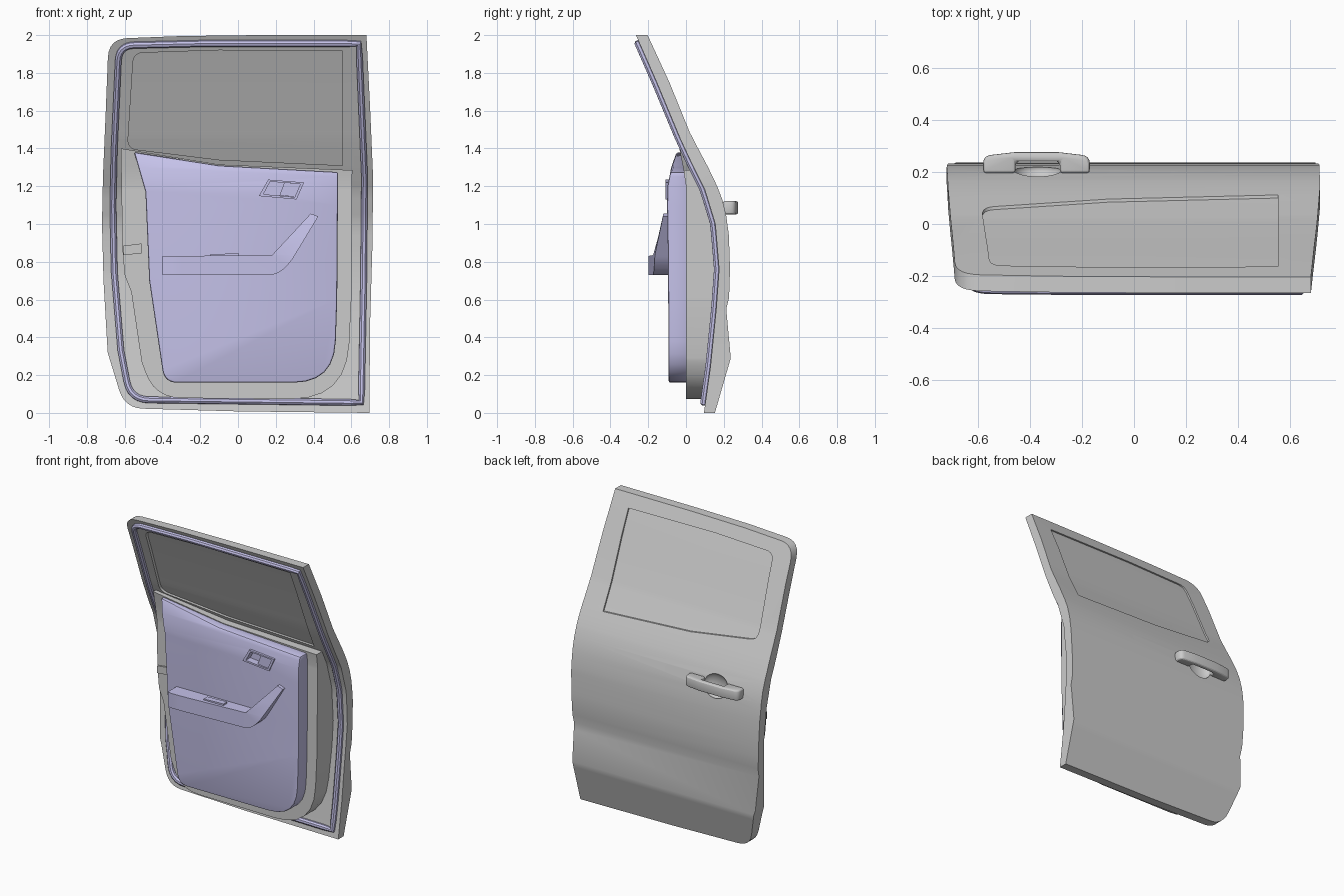
import bpy, bmesh
from mathutils import Vector

if "Cube" in bpy.data.objects:
    bpy.data.objects.remove(bpy.data.objects["Cube"])

purple = bpy.data.materials.new("trim_purple")
purple.diffuse_color = (0.56, 0.54, 0.82, 1)
purple.use_nodes = True
purple.node_tree.nodes["Principled BSDF"].inputs["Base Color"].default_value = purple.diffuse_color


def lerp(table):
    """Piecewise-linear function through (t, value) pairs with rising t."""
    def f(t):
        if t <= table[0][0]:
            return table[0][1]
        for (a, u), (b, v) in zip(table, table[1:]):
            if t <= b:
                return u + (v - u) * (t - a) / (b - a)
        return table[-1][1]
    return f


def rounded(corners, steps=6):
    """Closed outline; a third number in a corner is its rounding distance."""
    out, n = [], len(corners)
    for i, c in enumerate(corners):
        p = Vector(c[:2])
        if len(c) < 3:
            out.append(p)
            continue
        a = p + (Vector(corners[i - 1][:2]) - p).normalized() * c[2]
        b = p + (Vector(corners[(i + 1) % n][:2]) - p).normalized() * c[2]
        for k in range(steps + 1):
            t = k / steps
            out.append(a * (1 - t) ** 2 + p * 2 * t * (1 - t) + b * t * t)
    return out


def prism(name, outline, front, back, zcuts=(), xcuts=(), mat=None, swap=False, bevel=0, segs=2):
    """Solid between two height functions of (x, z) over an x-z outline."""
    bm = bmesh.new()
    bm.faces.new([bm.verts.new((p[0], 0, p[1])) for p in outline])
    for axis, cuts in (((0, 0, 1), zcuts), ((1, 0, 0), xcuts)):
        for c in cuts:
            bmesh.ops.bisect_plane(bm, geom=bm.verts[:] + bm.edges[:] + bm.faces[:],
                                   plane_co=Vector(axis) * c, plane_no=axis)
    faces, rim, base = bm.faces[:], [e for e in bm.edges if e.is_boundary], bm.verts[:]
    twin = {v: bm.verts.new((v.co.x, back(v.co.x, v.co.z), v.co.z)) for v in base}
    for f in faces:
        bm.faces.new([twin[v] for v in reversed(f.verts)])
    for e in rim:
        a, b = e.verts
        bm.faces.new((a, b, twin[b], twin[a]))
    for v in base:
        v.co.y = front(v.co.x, v.co.z)
    if swap:
        for v in bm.verts:
            v.co = (v.co.x, v.co.z, v.co.y)
    bmesh.ops.recalc_face_normals(bm, faces=bm.faces[:])
    me = bpy.data.meshes.new(name)
    bm.to_mesh(me)
    bm.free()
    ob = bpy.data.objects.new(name, me)
    bpy.context.collection.objects.link(ob)
    if mat:
        me.materials.append(mat)
    if bevel:
        m = ob.modifiers.new("bevel", 'BEVEL')
        m.width, m.segments, m.limit_method, m.angle_limit = bevel, segs, 'ANGLE', 0.8
        apply(ob, m)
    return ob


def apply(ob, mod):
    bpy.context.view_layer.objects.active = ob
    bpy.ops.object.modifier_apply(modifier=mod.name)


def cut(ob, cutter):
    m = ob.modifiers.new("cut", 'BOOLEAN')
    m.operation, m.solver, m.object = 'DIFFERENCE', 'EXACT', cutter
    apply(ob, m)


def const(v):
    return lambda x, z: v


# Side profiles of the outer and inner door surfaces
out_t = [(0, .153), (.29, .237), (.55, .213), (.61, .228), (.76, .233), (.94, .227), (1.05, .212),
         (1.13, .192), (1.2, .165), (1.3, .117), (1.4, .064), (1.485, .02), (1.75, -.088), (2, -.203)]
in_t = [(0, .095), (.25, .13), (.55, .16), (.76, .175), (1.0, .155), (1.18, .1), (1.3, .04),
        (1.45, -.03), (1.75, -.155), (2, -.265)]
outer, inner = lerp(out_t), lerp(in_t)
levels = sorted({t for t, _ in out_t + in_t} - {0, 2})

# Door skin with window opening and handle dish
skin = prism("door_skin", rounded([
    (.68, 2), (.7, 1.6), (.715, 1.25), (.712, .9), (.7, .5), (.695, 0), (0, .008), (-.6, .025, .1),
    (-.69, .32), (-.712, .7), (-.72, 1.0), (-.715, 1.25), (-.7, 1.6), (-.685, 1.98, .1), (-.3, 1.995), (.1, 2)]),
    lambda x, z: inner(z), lambda x, z: outer(z), levels)
window = rounded([(-.553, 1.905, .05), (-.1, 1.92), (.553, 1.915), (.553, 1.31), (-.1, 1.34), (-.585, 1.4, .05)])
opening = prism("window_cutter", window, const(-1), const(1))
cut(skin, opening)
bpy.ops.mesh.primitive_uv_sphere_add(segments=32, ring_count=16, location=(-.37, .208, 1.085))
dish = bpy.context.object
dish.name = "dish_cutter"
dish.scale = (.09, .045, .085)
cut(skin, dish)

# Window glass, slightly recessed both sides
prism("window_glass", window, lambda x, z: inner(z) + .02, lambda x, z: outer(z) - .012, levels)

# Inner frame carrying the trim
frame_y = lerp([(0, 0), (1.2, 0), (1.3, -.015), (1.4, -.035)])
prism("inner_frame", rounded([
    (-.62, 1.4), (-.1, 1.315), (.605, 1.285), (.6, .6), (.575, .07, .3), (-.44, .08, .14),
    (-.51, .27), (-.565, .64), (-.6, .73), (-.612, .87)]),
    lambda x, z: frame_y(z), lambda x, z: inner(z) + .01, levels)

# Latch on the closing edge
prism("latch", [(-.605, .835), (-.51, .845), (-.51, .897), (-.605, .885)], const(-.012), const(.08))

# Weather seal following the inner surface
ring = rounded([(.64, 1.955), (.655, 1.6), (.67, 1.25), (.665, .7), (.653, .055), (-.57, .07, .1),
                (-.62, .33), (-.655, .75), (-.662, 1.1), (-.655, 1.4), (-.63, 1.945, .08), (-.2, 1.955)])
path = []
for i, p in enumerate(ring):
    q = ring[(i + 1) % len(ring)]
    n = max(1, int((q - p).length / .06))
    path += [p.lerp(q, k / n) for k in range(n)]
cu = bpy.data.curves.new("weather_seal", 'CURVE')
cu.dimensions, cu.bevel_depth, cu.bevel_resolution = '3D', .018, 2
sp = cu.splines.new('POLY')
sp.points.add(len(path) - 1)
for pt, p in zip(sp.points, path):
    pt.co = (p.x, inner(p.y) - .01, p.y, 1)
sp.use_cyclic_u = True
cu.materials.append(purple)
seal = bpy.data.objects.new("weather_seal", cu)
bpy.context.collection.objects.link(seal)
bpy.context.view_layer.objects.active = seal
bpy.ops.object.select_all(action='DESELECT')
seal.select_set(True)
bpy.ops.object.convert(target='MESH')

# Trim panel with the inner handle pocket
panel_y = lerp([(.16, -.092), (.8, -.095), (1.1, -.1), (1.2, -.098), (1.3, -.078), (1.38, -.05)])
panel = prism("trim_panel", rounded([
    (-.55, 1.38), (-.1, 1.31), (.53, 1.275), (.525, .6), (.51, .16, .22), (-.39, .16, .07),
    (-.47, .7), (-.49, 1.17)]),
    lambda x, z: panel_y(z), const(.012), (.8, 1.1, 1.2, 1.25, 1.3), mat=purple, bevel=.012)
pocket = prism("pocket_cutter", [(.135, 1.158), (.3, 1.142), (.33, 1.212), (.17, 1.224)], const(-.3), const(-.06))
cut(panel, pocket)
bezel = prism("inner_handle_bezel", [(.11, 1.148), (.31, 1.13), (.35, 1.22), (.16, 1.235)],
              const(-.108), const(-.085), mat=purple)
cut(bezel, pocket)
prism("inner_handle_lever", [(.22, 1.152), (.305, 1.143), (.33, 1.212), (.245, 1.218)],
      const(-.1), const(-.055), mat=purple)

# Armrest with rising pull strap, and its switch
arm_x = lerp([(-.4, -.19), (-.37, -.198), (-.3, -.198), (.17, -.175), (.3, -.165)])
arm_z = lerp([(.835, 0), (1.05, .045)])
prism("armrest", rounded([(-.4, .73), (.21, .73, .05), (.28, .8, .03), (.425, 1.04), (.385, 1.055),
                          (.18, .835), (-.4, .83)]),
      lambda x, z: arm_x(x) + arm_z(z), const(-.08), (.835, .93), (-.37, -.3, 0, .17), purple)
prism("window_switch", [(-.145, .82), (.005, .82), (.005, .845), (-.145, .84)], const(-.165), const(-.125), mat=purple)

# Outer pull handle
prism("outer_handle", rounded([
    (-.58, .195), (-.58, .262, .03), (-.46, .276), (-.29, .276), (-.17, .262, .03), (-.17, .195),
    (-.285, .195), (-.285, .24), (-.455, .24), (-.455, .195)], 4),
    const(1.05), const(1.122), swap=True, bevel=.014, segs=3)

# Remove cutters, smooth what is smooth
for c in (opening, dish, pocket):
    bpy.data.objects.remove(c)
bpy.ops.object.select_all(action='SELECT')
bpy.ops.object.shade_smooth_by_angle(angle=.5)
